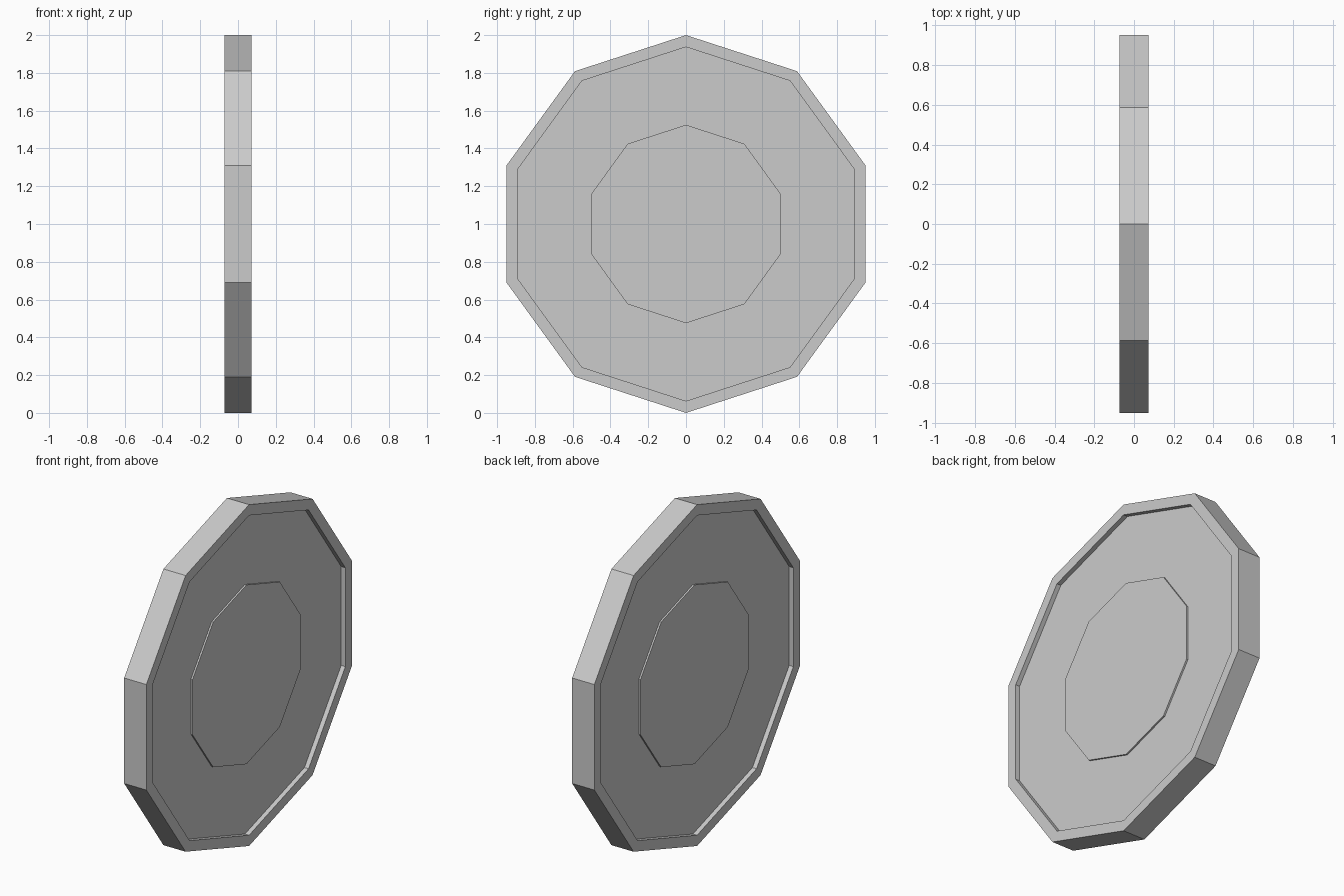
import bpy, bmesh
from math import sin, cos, tau

if "Cube" in bpy.data.objects:
    bpy.data.objects.remove(bpy.data.objects["Cube"], do_unlink=True)

SIDES = 10
HALF = 0.072            # half thickness at the rim
PANEL = HALF - 0.027    # recessed panel
HUB = PANEL + 0.01      # slightly raised centre

grey = bpy.data.materials.new("plain grey")
grey.use_nodes = True
colour = (0.6, 0.6, 0.6, 1)
grey.diffuse_color = colour
grey.node_tree.nodes["Principled BSDF"].inputs["Base Color"].default_value = colour


def revolve(name, profile):
    """Sweep (radius, x) points round the x axis and cap both ends."""
    bm = bmesh.new()
    rings = []
    for r, x in profile:
        rings.append([bm.verts.new((x, r * sin(tau * i / SIDES), 1 + r * cos(tau * i / SIDES)))
                      for i in range(SIDES)])
    for a, b in zip(rings, rings[1:]):
        for i in range(SIDES):
            j = (i + 1) % SIDES
            bm.faces.new((a[i], a[j], b[j], b[i]))
    bm.faces.new(rings[0])
    bm.faces.new(rings[-1])
    bmesh.ops.recalc_face_normals(bm, faces=bm.faces)
    mesh = bpy.data.meshes.new(name)
    bm.to_mesh(mesh)
    bm.free()
    mesh.materials.append(grey)
    obj = bpy.data.objects.new(name, mesh)
    bpy.context.collection.objects.link(obj)
    return obj


# Half profile from hub to rim, mirrored to the other side
half = [(0.525, HUB), (0.525, PANEL), (0.937, PANEL), (0.937, HALF), (1.0, HALF)]
revolve("ten_sided_disc", half + [(r, -x) for r, x in reversed(half)])
